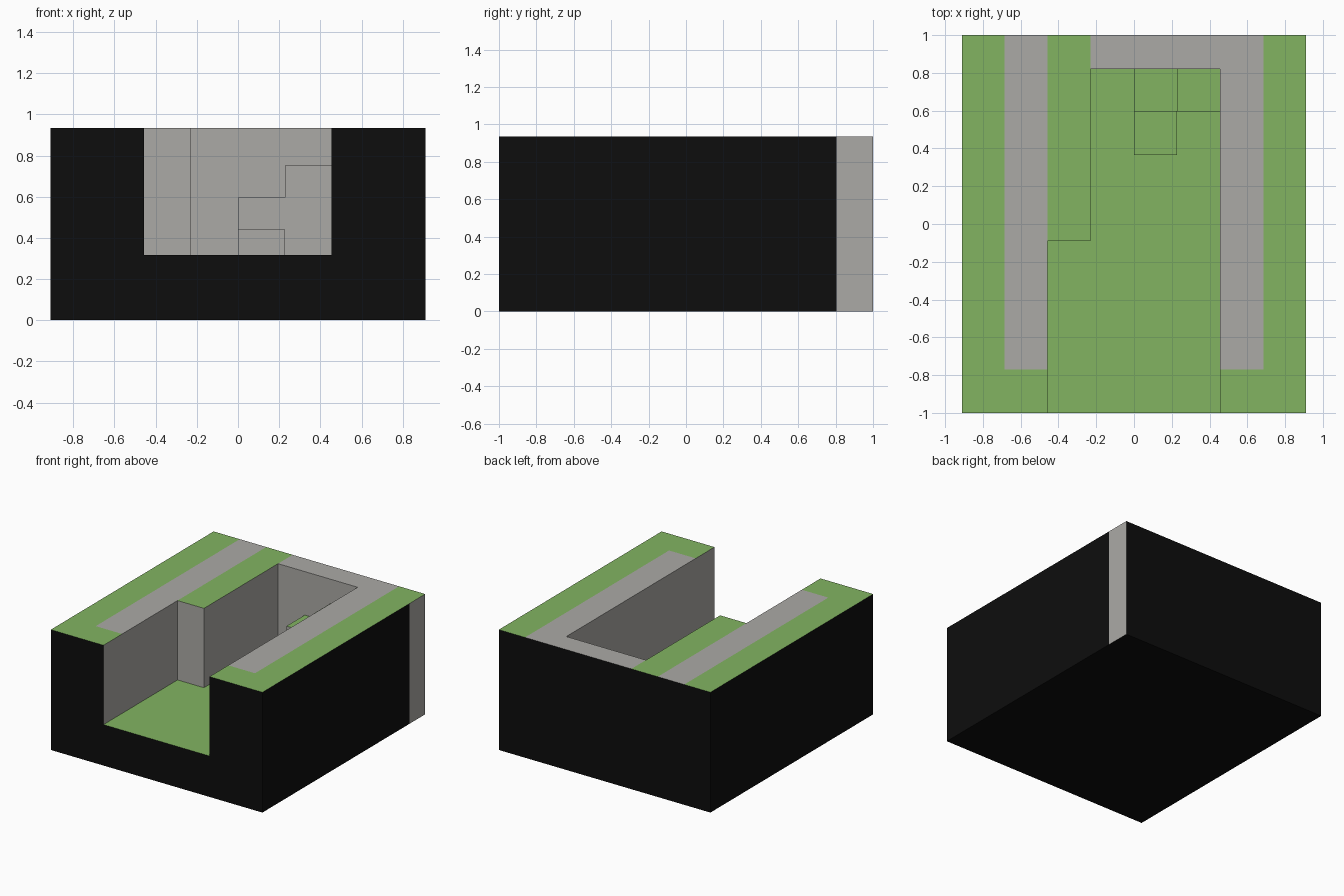
import bpy
import bmesh

if "Cube" in bpy.data.objects:
    bpy.data.objects.remove(bpy.data.objects["Cube"])


def material(name, colour):
    mat = bpy.data.materials.new(name)
    mat.diffuse_color = (*colour, 1)
    mat.use_nodes = True
    mat.node_tree.nodes["Principled BSDF"].inputs["Base Color"].default_value = mat.diffuse_color
    return mat


GREEN, GREY, BLACK = 0, 1, 2
MATS = [material("grass green", (0.223, 0.456, 0.121)),
        material("stone grey", (0.410, 0.402, 0.381)),
        material("black", (0.004, 0.004, 0.004))]

TOP, FLOOR = 0.935, 0.318
# Cell boundaries of the plan
XS = [-0.91, -0.685, -0.457, -0.23, 0, 0.228, 0.455, 0.685, 0.91]
YS = [-1, -0.77, -0.09, 0.365, 0.595, 0.805, 0.82, 1]
# Steps: x range, y range, top height
STEPS = [(0, 0.228, 0.365, 0.595, 0.44),
         (0, 0.228, 0.595, 0.82, 0.597),
         (0.228, 0.455, 0.595, 0.82, 0.752)]


def height(x, y):
    """Height of the surface at a point of the plan (0 outside the block)."""
    if abs(x) > 0.91 or abs(y) > 1:
        return 0
    for x0, x1, y0, y1, z in STEPS:
        if x0 < x < x1 and y0 < y < y1:
            return z
    left = -0.457 if y < -0.09 else -0.23
    return FLOOR if left < x < 0.455 and y < 0.82 else TOP


def top_colour(x, y):
    """Grey paths run along both banks and join across the back."""
    if height(x, y) < TOP:
        return GREEN
    side = 0.455 < abs(x) < 0.685 and y > -0.77
    back = -0.23 < x < 0.685 and y > 0.82
    return GREY if side or back else GREEN


def build(name, owns):
    """Make tops and exposed walls for every plan cell the part owns."""
    bm = bmesh.new()

    def face(points, mat):
        bm.faces.new([bm.verts.new(p) for p in points]).material_index = mat

    for x0, x1 in zip(XS, XS[1:]):
        for y0, y1 in zip(YS, YS[1:]):
            cx, cy = (x0 + x1) / 2, (y0 + y1) / 2
            z = height(cx, cy)
            if not owns(z):
                continue
            ring = [(x0, y0), (x1, y0), (x1, y1), (x0, y1)]
            face([(*p, z) for p in ring], top_colour(cx, cy))
            if name == "ground_block":
                face([(*p, 0) for p in reversed(ring)], BLACK)
            outside = [(cx, y0 - .005), (x1 + .005, cy), (cx, y1 + .005), (x0 - .005, cy)]
            for i, (nx, ny) in enumerate(outside):
                low = height(nx, ny)
                if low >= z:
                    continue
                a, b = ring[i], ring[(i + 1) % 4]
                # Outer sides are black except one grey strip on the right
                strip = nx > 0.91 and cy > 0.805
                mat = GREY if low > 0 or strip else BLACK
                face([(*a, low), (*b, low), (*b, z), (*a, z)], mat)
    bmesh.ops.remove_doubles(bm, verts=bm.verts, dist=0.0005)
    mesh = bpy.data.meshes.new(name)
    for mat in MATS:
        mesh.materials.append(mat)
    bm.to_mesh(mesh)
    bm.free()
    bpy.context.collection.objects.link(bpy.data.objects.new(name, mesh))


# Block with sunken channel, closed underneath
build("ground_block", lambda z: z in (FLOOR, TOP))
# Three corner steps
for number, step in enumerate(STEPS, 1):
    build(f"step_{number}", lambda z, s=step: z == s[4])

# Underside below the steps
bm = bmesh.new()
for x0, x1, y0, y1, _ in STEPS:
    bm.faces.new([bm.verts.new(p) for p in
                  ((x0, y0, 0), (x0, y1, 0), (x1, y1, 0), (x1, y0, 0))]).material_index = 0
mesh = bpy.data.meshes.new("underside_patch")
mesh.materials.append(MATS[BLACK])
bm.to_mesh(mesh)
bm.free()
bpy.context.collection.objects.link(bpy.data.objects.new("underside_patch", mesh))
